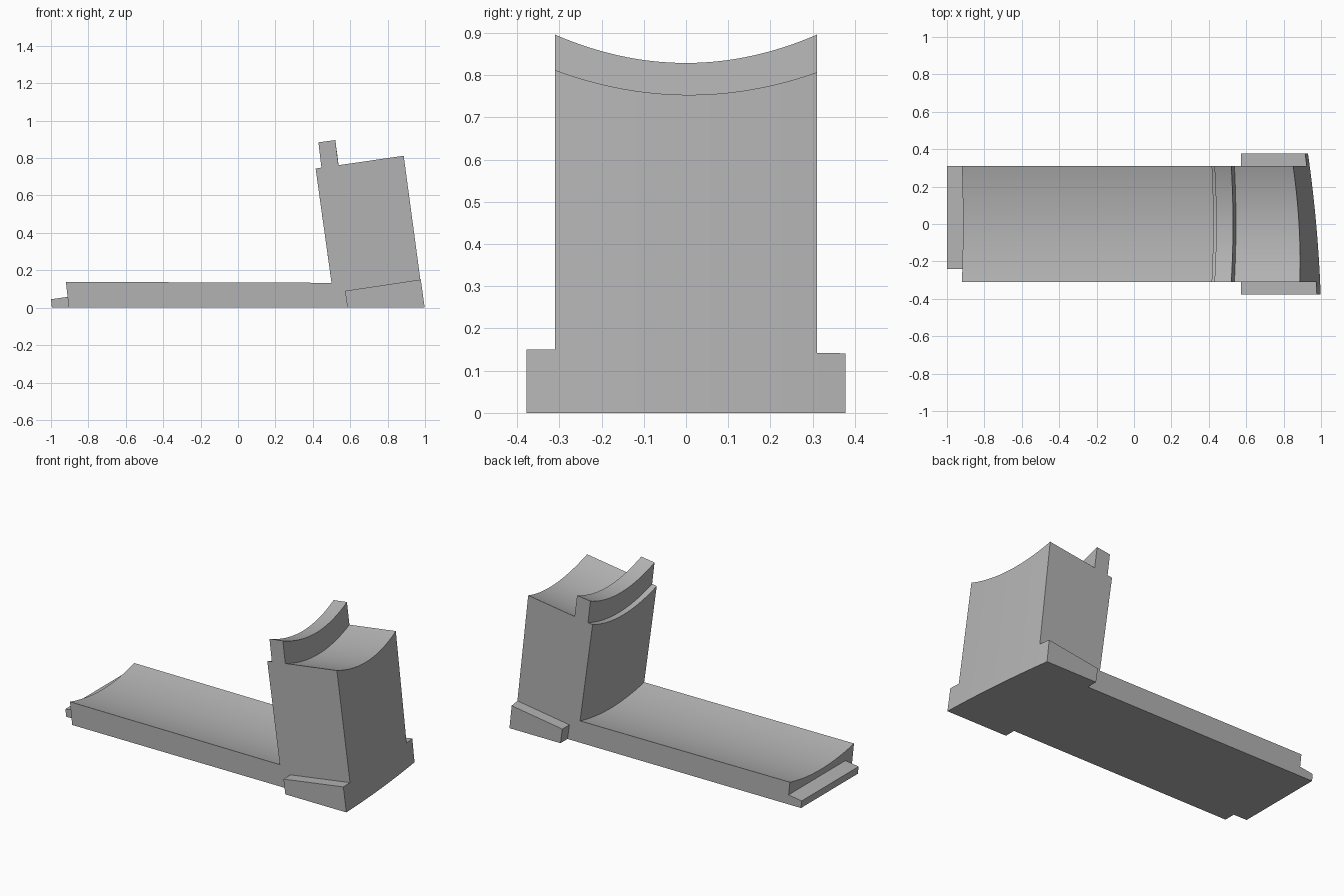
import bpy, bmesh, math

if "Cube" in bpy.data.objects:
    bpy.data.objects.remove(bpy.data.objects["Cube"], do_unlink=True)

grey = bpy.data.materials.new("plain grey")
grey.use_nodes = True
grey.diffuse_color = (0.45, 0.45, 0.45, 1)
grey.node_tree.nodes["Principled BSDF"].inputs["Base Color"].default_value = (0.45, 0.45, 0.45, 1)

HALF = 0.31      # half width of the main body
FOOT = 0.378     # half width across the feet
TILT = 0.138     # backward lean of the post, x per z


def outer_x(y, z):
    """Curved, leaning outer wall of the post."""
    foot = 0.974 - 0.09 * y - 0.07 * y * y
    return foot - (0.122 - 0.04 * y) * z


def loft(name, profile, y0, y1, steps):
    """Skin xz outlines that vary along y and cap both ends."""
    bm = bmesh.new()
    rings = []
    for i in range(steps + 1):
        y = y0 + (y1 - y0) * i / steps
        rings.append([bm.verts.new((x, y, z)) for x, z in profile(y)])
    n = len(rings[0])
    for a, b in zip(rings, rings[1:]):
        for k in range(n):
            m = (k + 1) % n
            bm.faces.new((a[k], a[m], b[m], b[k]))
    bm.faces.new(rings[0])
    bm.faces.new(rings[-1])
    bmesh.ops.recalc_face_normals(bm, faces=bm.faces)
    mesh = bpy.data.meshes.new(name)
    bm.to_mesh(mesh)
    bm.free()
    mesh.materials.append(grey)
    ob = bpy.data.objects.new(name, mesh)
    bpy.context.collection.objects.link(ob)
    bpy.ops.object.select_all(action="DESELECT")
    ob.select_set(True)
    bpy.context.view_layer.objects.active = ob
    bpy.ops.object.shade_smooth_by_angle(angle=math.radians(20))
    return ob


def body_outline(y):
    """Long trough, leaning post and raised lip, hollowed across the width."""
    def dip(x, z, sag):
        d = sag * (1 - (y / HALF) ** 2)
        return x + TILT * d, z - d

    top_x = outer_x(y, 0.8)
    top_z = 0.762 + 0.143 * (top_x - 0.537)
    top_z -= 0.057 * (1 - (y / HALF) ** 2)
    return [
        (-0.905, 0),
        dip(-0.92, 0.138, 0.04),
        dip(0.5, 0.133, 0.04),
        dip(0.415, 0.744, 0.059),
        dip(0.446, 0.749, 0.059),
        dip(0.43, 0.884, 0.067),
        dip(0.52, 0.896, 0.067),
        dip(0.537, 0.762, 0.059),
        (outer_x(y, top_z), top_z),
        (outer_x(y, 0), 0),
    ]


def foot_outline(y):
    x = outer_x(y, 0.145)
    z = 0.09 + 0.149 * (x - 0.572)
    return [(0.585, 0), (0.572, 0.09), (outer_x(y, z), z), (outer_x(y, 0), 0)]


def tongue_outline(y):
    return [(-0.995, 0), (-1.0, 0.045), (-0.911, 0.058), (-0.905, 0)]


loft("trough_and_post", body_outline, -HALF, HALF, 32)
loft("right_side_foot", foot_outline, -FOOT, -HALF, 4)
loft("left_side_foot", foot_outline, HALF, FOOT, 4)
loft("end_tongue", tongue_outline, -0.24, HALF, 1)
